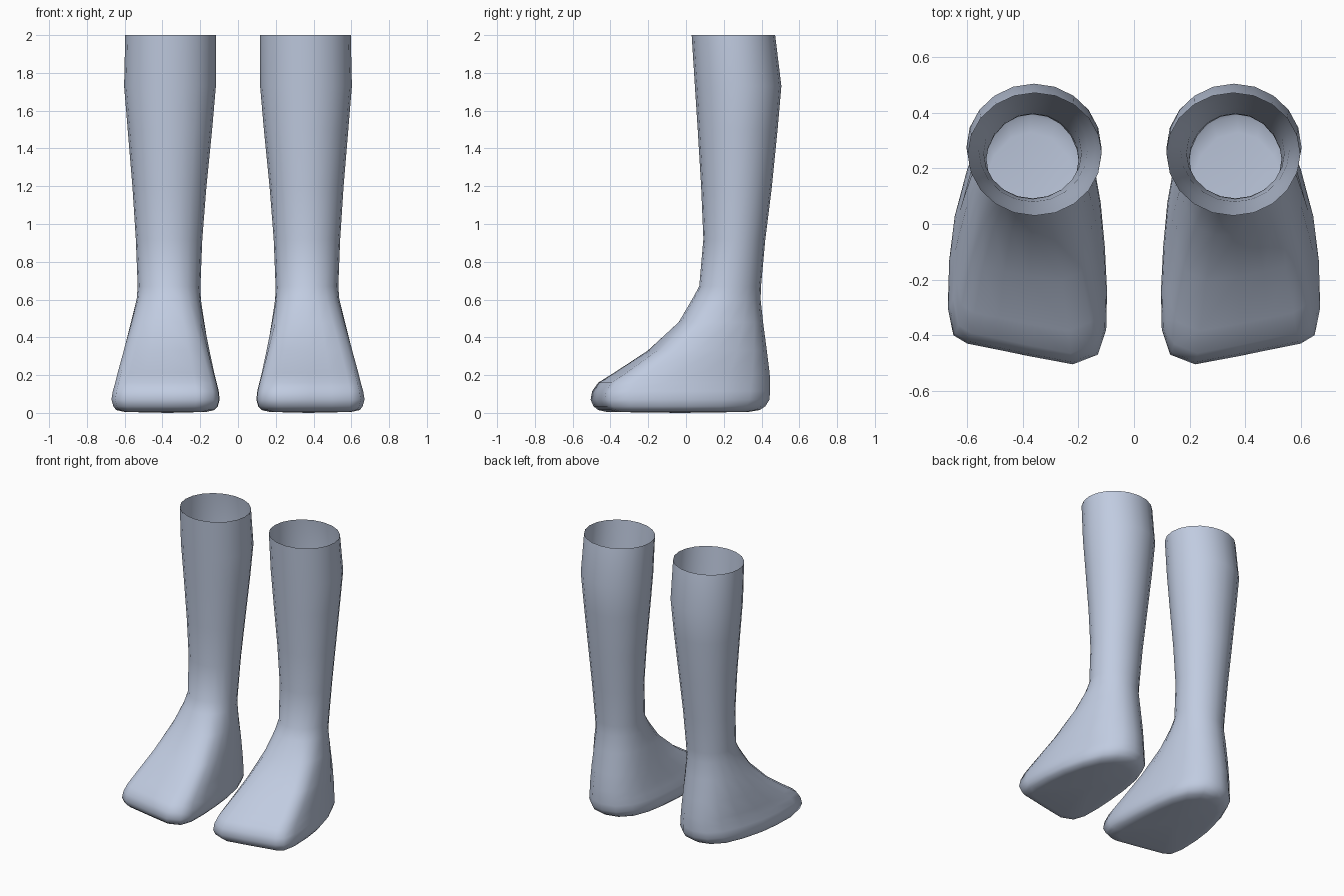
import bpy, bmesh, math

skin = bpy.data.materials.new("pale_blue_grey")
skin.diffuse_color = (0.53, 0.60, 0.75, 1)

# footprint outline of the right foot, from mid toe round the outer side and heel
FOOT = [(.38, -.475), (.50, -.45), (.60, -.43), (.65, -.40), (.67, -.30),
        (.665, -.13), (.645, .03), (.60, .20), (.54, .34), (.46, .42),
        (.37, .445), (.27, .42), (.19, .34), (.145, .22), (.12, .08),
        (.105, -.08), (.097, -.24), (.10, -.38), (.13, -.47), (.22, -.505)]
N = len(FOOT)

# rings: height, inner x, outer x, front y, back y, footprint share (0 = ellipse)
RINGS = [
    (.005, .17, .60, -.42, .33, 1), (.015, .125, .645, -.465, .39, 1),
    (.035, .107, .66, -.49, .42, 1), (.07, .097, .67, -.505, .442, 1),
    (.115, .102, .663, -.497, .445, 1), (.16, .113, .650, -.465, .445, 1),
    (.21, .125, .638, -.385, .443, .97), (.33, .149, .607, -.205, .428, .8),
    (.48, .176, .568, -.045, .408, .45), (.60, .196, .537, .03, .395, .15),
    (.67, .199, .531, .07, .397, 0), (.92, .189, .541, .092, .42, 0),
    (1.2, .167, .559, .08, .455, 0), (1.5, .137, .584, .062, .485, 0),
    (1.73, .117, .603, .047, .505, 0), (2.0, .117, .597, .03, .472, 0)]


def ring_points(z, x0, x1, y0, y1, w):
    pts = []
    for k, (fx, fy) in enumerate(FOOT):
        a = 2 * math.pi * k / N - math.pi / 2
        u = w * (fx - .3835) / .2865 + (1 - w) * math.cos(a)
        v = w * (fy + .03) / .475 + (1 - w) * math.sin(a)
        pts.append(((x0 + x1) / 2 + u * (x1 - x0) / 2,
                    (y0 + y1) / 2 + v * (y1 - y0) / 2, z))
    return pts


def build_leg(name, side):
    bm = bmesh.new()
    loops = [[bm.verts.new((side * x, y, z)) for x, y, z in ring_points(*r)]
             for r in RINGS]
    # leg and foot walls, open at the top
    for a, b in zip(loops, loops[1:]):
        for i in range(N):
            j = (i + 1) % N
            bm.faces.new((a[i], a[j], b[j], b[i]))
    # sole
    centre = bm.verts.new((side * .37, -.03, 0))
    for i in range(N):
        bm.faces.new((centre, loops[0][(i + 1) % N], loops[0][i]))
    if side < 0:
        bmesh.ops.reverse_faces(bm, faces=bm.faces[:])
    for f in bm.faces:
        f.smooth = True
    mesh = bpy.data.meshes.new(name)
    bm.to_mesh(mesh)
    bm.free()
    mesh.materials.append(skin)
    bpy.context.collection.objects.link(bpy.data.objects.new(name, mesh))


build_leg("right_lower_leg", 1)
build_leg("left_lower_leg", -1)
